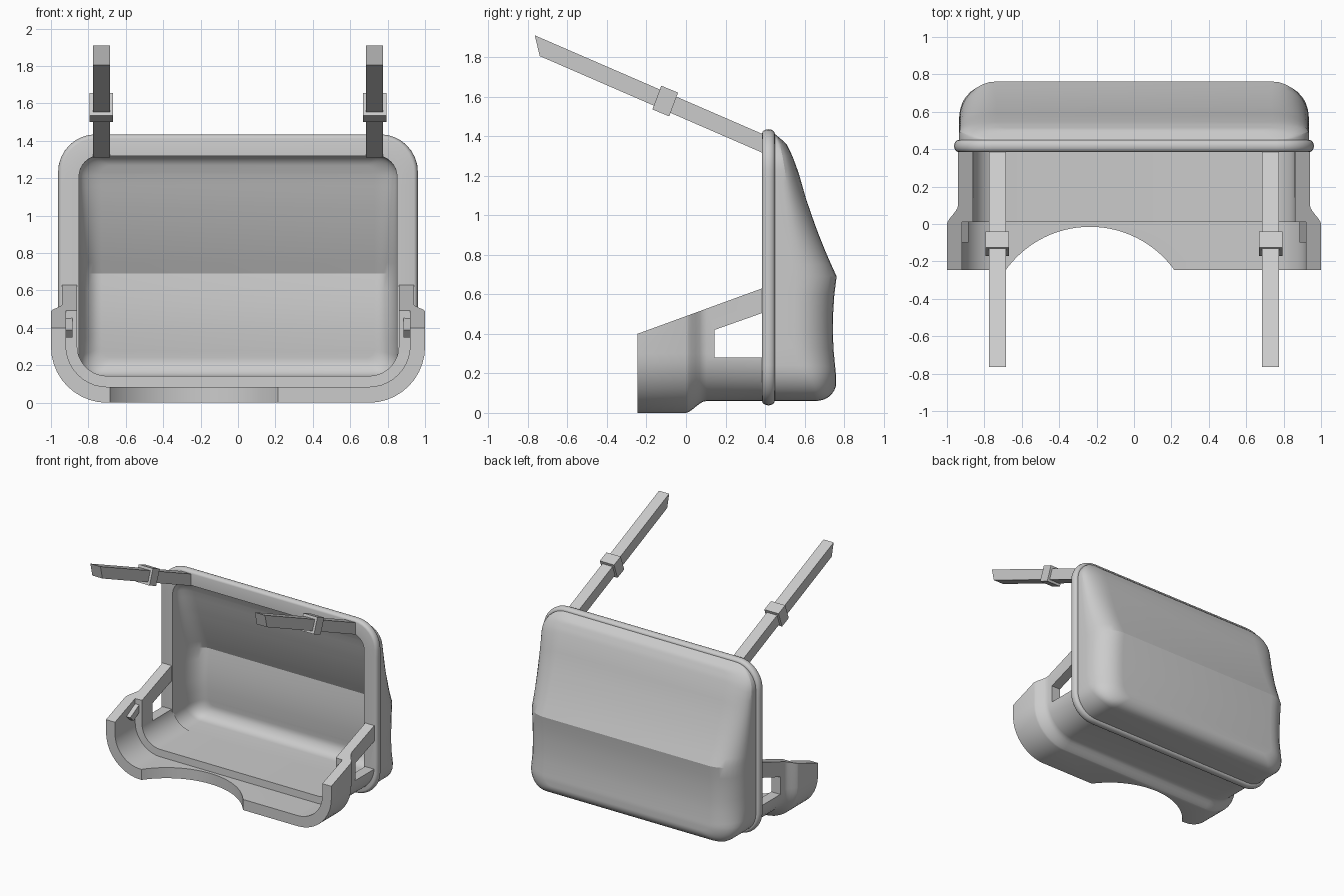
import bpy, bmesh, math

cube = bpy.data.objects.get("Cube")
if cube:
    bpy.data.objects.remove(cube, do_unlink=True)

grey = bpy.data.materials.new("light_grey")
grey.use_nodes = True
grey.diffuse_color = (0.6, 0.6, 0.6, 1)
grey.node_tree.nodes["Principled BSDF"].inputs["Base Color"].default_value = (0.6, 0.6, 0.6, 1)


def loft(name, rings, caps=True, smooth=22):
    """Join equal rings; caps are strips across each end ring, otherwise the loft closes on itself."""
    bm = bmesh.new()
    rows = [[bm.verts.new(p) for p in ring] for ring in rings]
    n = len(rows[0])
    pairs = list(zip(rows, rows[1:])) + ([] if caps else [(rows[-1], rows[0])])
    for a, b in pairs:
        for i in range(n):
            j = (i + 1) % n
            bm.faces.new((a[i], a[j], b[j], b[i]))
    if caps:
        for row in (rows[0], rows[-1]):
            for i in range(n // 2 - 1):
                bm.faces.new((row[i], row[i + 1], row[n - 2 - i], row[n - 1 - i]))
    bmesh.ops.recalc_face_normals(bm, faces=bm.faces)
    mesh = bpy.data.meshes.new(name)
    bm.to_mesh(mesh)
    bm.free()
    mesh.materials.append(grey)
    ob = bpy.data.objects.new(name, mesh)
    bpy.context.collection.objects.link(ob)
    if smooth:
        smooth_shade(ob, smooth)
    return ob


def smooth_shade(ob, angle):
    bpy.ops.object.select_all(action='DESELECT')
    ob.select_set(True)
    bpy.context.view_layer.objects.active = ob
    bpy.ops.object.shade_smooth_by_angle(angle=math.radians(angle))


def prism(name, x0, x1, profile):
    """Side profile in (y, z), extruded along x."""
    return loft(name, [[(x, y, z) for y, z in profile] for x in (x0, x1)], smooth=0)


def cut(ob, cutter):
    mod = ob.modifiers.new("cut", 'BOOLEAN')
    mod.operation = 'DIFFERENCE'
    mod.solver = 'EXACT'
    mod.object = cutter
    bpy.context.view_layer.objects.active = ob
    bpy.ops.object.modifier_apply(modifier=mod.name)
    bpy.data.objects.remove(cutter, do_unlink=True)


def arc(cx, cz, r, start, end, steps=8):
    return [(cx + r * math.cos(math.radians(start + (end - start) * k / steps)),
             cz + r * math.sin(math.radians(start + (end - start) * k / steps)))
            for k in range(steps + 1)]


CREASE = 0.69


def outline(w, zb, zt, r, depth):
    """Rounded rectangle facing front, y given by depth(z)."""
    low, high = zb + r, zt - r
    half = arc(w - r, low, r, -90, 0)
    half += [(w, low + (CREASE - low) * k / 5) for k in range(1, 6)]
    half += [(w, CREASE + (high - CREASE) * k / 9) for k in range(1, 9)]
    half += arc(w - r, high, r, 0, 90)
    right = [(x, depth(z), z) for x, z in half]
    return right + [(-x, y, z) for x, y, z in reversed(right)]


# Side profile of the back: (z, y)
BACK = [(0.06, 0.762), (0.2, 0.758), (0.32, 0.746), (0.45, 0.742), (0.58, 0.748), (CREASE, 0.762),
        (0.8, 0.712), (0.93, 0.66), (1.08, 0.608), (1.22, 0.568), (1.3, 0.538), (1.36, 0.508), (1.41, 0.46)]


def back_y(z):
    z = min(max(z, BACK[0][0]), BACK[-1][0])
    for (z0, y0), (z1, y1) in zip(BACK, BACK[1:]):
        if z <= z1:
            return y0 + (y1 - y0) * (z - z0) / (z1 - z0)


def bowl(w, zb, zt, r, front, inset, side, bottom, top):
    """Rings from the open edge to the back, rounded differently at side, bottom and top."""
    rings = [outline(w, zb, zt, r, lambda z: front)]
    for k in range(9):
        t = math.radians(90 * k / 8)
        shrink = 1 - math.cos(t)

        def depth(z):
            near = min(max((z - zb - 0.02) / 0.2, 0), 1)
            straight = 0.66 + (0.33 - 0.66) * near
            f = straight + (1 - straight) * math.sin(t)
            return front + (back_y(z) - inset - front) * f
        rings.append(outline(w - side * shrink, zb + bottom * shrink, zt - top * shrink,
                             max(0.04, r - 0.5 * side * shrink), depth))
    return rings


# Hollow shell
outer = bowl(0.935, 0.06, 1.41, 0.18, 0.445, 0, 0.2, 0.09, 0.05)
inner = bowl(0.85, 0.14, 1.32, 0.11, 0.385, 0.08, 0.12, 0.1, 0.05)
loft("shell", inner[::-1] + outer)

# Rim with a rounded outer edge
rim = [outline(0.85, 0.14, 1.32, 0.11, lambda z: 0.385)]
for k in range(9):
    a = math.radians(-90 + 180 * k / 8)
    out, y = 0.022 * math.cos(a), 0.417 + 0.032 * math.sin(a)
    rim.append(outline(0.94 + out, 0.06 - out, 1.413 + out, 0.18 + out, lambda z: y))
rim.append(outline(0.925, 0.075, 1.398, 0.17, lambda z: 0.449))
loft("rim", rim, caps=False, smooth=40)


# Front tray: U section with a stepped wall
def u_chain(y, w, bottom, r):
    half = arc(w - r, bottom + r, r, -90, 0, 10) + [(w, 0.4 + 0.365 * (y + 0.245))]
    return [(-x, y, z) for x, z in reversed(half)] + [(x, y, z) for x, z in half]


tray_rings = []
for y, step, inner_step in [(-0.245, 0, 0), (0, 0, 0), (0.01, 0.003, 0), (0.012, 0.004, 1), (0.03, 0.015, 1),
                            (0.05, 0.032, 1), (0.07, 0.047, 1), (0.085, 0.056, 1), (0.105, 0.06, 1), (0.4, 0.06, 1)]:
    outside = u_chain(y, 1 - step, step, 0.3 - step)
    inside = u_chain(y, 0.92 - 0.06 * inner_step, 0.085 + 0.058 * inner_step, 0.22 - 0.06 * inner_step)
    tray_rings.append(outside + inside[::-1])
tray = loft("tray", tray_rings, smooth=0)

# Side windows and the round notch in the tray floor
cut(tray, prism("window_cutter", -1.2, 1.2, [(0.145, 0.28), (0.385, 0.28), (0.385, 0.505), (0.145, 0.42)]))
bpy.ops.mesh.primitive_cylinder_add(vertices=96, radius=0.555, depth=0.6, location=(-0.235, -0.57, 0))
cut(tray, bpy.context.object)
smooth_shade(tray, 25)

# Straps, buckles and inner tabs on both sides
for side, label in ((1, "left"), (-1, "right")):
    def mirrored(name, x0, x1, profile):
        prism(label + "_" + name, side * x0, side * x1, profile)
    mirrored("strap", 0.685, 0.775, [(0.4, 1.405), (-0.765, 1.91), (-0.74, 1.805), (0.4, 1.31)])
    mirrored("buckle", 0.667, 0.793, [(-0.125, 1.655), (-0.04, 1.62), (-0.085, 1.5), (-0.17, 1.535)])
    mirrored("tab", 0.885, 0.925, [(-0.1, 0.39), (0.08, 0.49), (0.1, 0.44), (-0.06, 0.35)])
